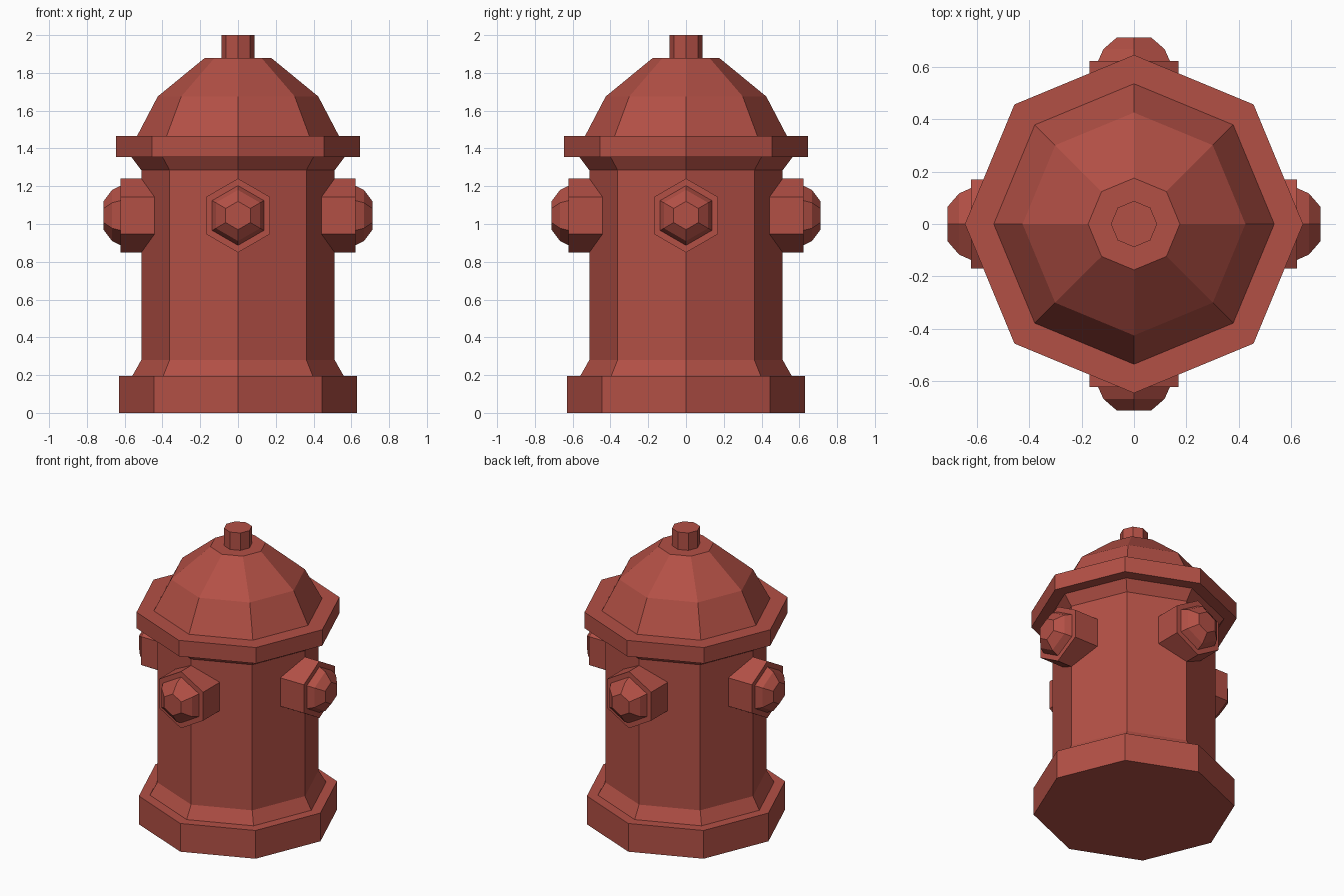
import bpy, bmesh
from math import cos, sin, pi
from mathutils import Matrix

cube = bpy.data.objects.get("Cube")
if cube:
    bpy.data.objects.remove(cube, do_unlink=True)

# One painted-metal colour
COLOUR = (0.45, 0.08, 0.06, 1)
paint = bpy.data.materials.new("brick_red_paint")
paint.use_nodes = True
paint.diffuse_color = COLOUR
bsdf = paint.node_tree.nodes["Principled BSDF"]
bsdf.inputs["Base Color"].default_value = COLOUR
bsdf.inputs["Roughness"].default_value = 0.8


def lathe(name, profile, sides, transform=None):
    """Flat-sided solid from (radius, height) rings, with closed ends."""
    bm = bmesh.new()
    rings = [[bm.verts.new((r * cos(2 * pi * i / sides), r * sin(2 * pi * i / sides), z))
              for i in range(sides)] for r, z in profile]
    for low, high in zip(rings, rings[1:]):
        for i in range(sides):
            j = (i + 1) % sides
            bm.faces.new((low[i], low[j], high[j], high[i]))
    bm.faces.new(rings[0][::-1])
    bm.faces.new(rings[-1])
    if transform:
        bm.transform(transform)
    bmesh.ops.recalc_face_normals(bm, faces=bm.faces)
    mesh = bpy.data.meshes.new(name)
    bm.to_mesh(mesh)
    bm.free()
    mesh.materials.append(paint)
    obj = bpy.data.objects.new(name, mesh)
    bpy.context.collection.objects.link(obj)
    return obj


# Octagonal barrel: base plate, tapered foot, column, flared neck, rim and bonnet
lathe("barrel", [(0.63, 0), (0.63, 0.195), (0.56, 0.195), (0.512, 0.28),
                 (0.512, 1.285), (0.565, 1.355), (0.645, 1.355), (0.645, 1.465),
                 (0.535, 1.465), (0.425, 1.675), (0.175, 1.88)], 8)

# Operating nut on top
lathe("top_nut", [(0.088, 1.86), (0.088, 2.0)], 8)

# Four hexagonal outlets with faceted caps, one point of each hexagon upward
outlet = [(0.196, 0.38), (0.196, 0.622), (0.158, 0.622), (0.135, 0.667), (0.075, 0.712)]
for i, side in enumerate(("left", "back", "right", "front")):
    place = (Matrix.Translation((0, 0, 1.045)) @ Matrix.Rotation(i * pi / 2, 4, "Z")
             @ Matrix.Rotation(pi / 2, 4, "Y"))
    lathe(side + "_outlet", outlet, 6, place)
